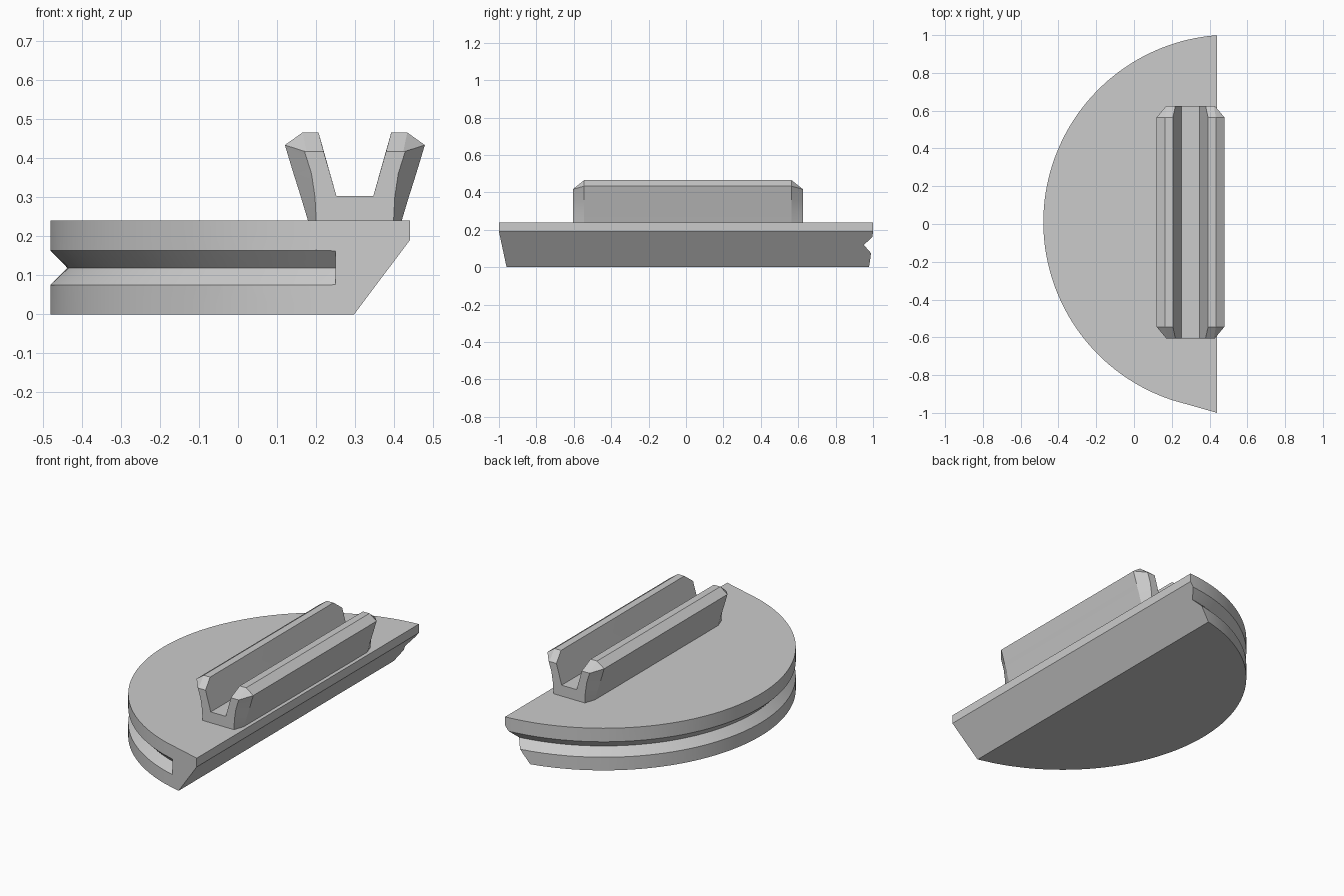
import bpy
import bmesh
from math import cos, sin, sqrt, radians
from mathutils import Vector

cube = bpy.data.objects.get("Cube")
if cube:
    bpy.data.objects.remove(cube, do_unlink=True)

grey = bpy.data.materials.new("plain grey")
grey.use_nodes = True
grey.diffuse_color = (0.6, 0.6, 0.6, 1)
grey.node_tree.nodes["Principled BSDF"].inputs["Base Color"].default_value = (0.6, 0.6, 0.6, 1)


def make_object(name, bm):
    bmesh.ops.recalc_face_normals(bm, faces=bm.faces)
    mesh = bpy.data.meshes.new(name)
    bm.to_mesh(mesh)
    bm.free()
    mesh.materials.append(grey)
    obj = bpy.data.objects.new(name, mesh)
    bpy.context.collection.objects.link(obj)
    return obj


def loft(name, sections):
    """Skin a row of matching closed sections and cap both ends."""
    bm = bmesh.new()
    rings = [[bm.verts.new(p) for p in s] for s in sections]
    for a, b in zip(rings, rings[1:]):
        for i in range(len(a)):
            j = (i + 1) % len(a)
            bm.faces.new((a[i], a[j], b[j], b[i]))
    bm.faces.new(rings[0])
    bm.faces.new(rings[-1])
    return make_object(name, bm)


def finish(obj):
    bpy.ops.object.select_all(action='DESELECT')
    obj.select_set(True)
    bpy.context.view_layer.objects.active = obj
    for mod in list(obj.modifiers):
        bpy.ops.object.modifier_apply(modifier=mod.name)
    bpy.ops.object.shade_smooth_by_angle(angle=radians(25))


CX, CY, R = 0.512, 0.01, 0.992
TOP, EDGE = 0.24, 0.44
STEPS = 72

# Half-round plate: arc, short flat at the front, straight right edge
start, end = radians(94.16), radians(251.7)
arc = [(CX + R * cos(a), CY + R * sin(a))
       for a in (start + (end - start) * i / STEPS for i in range(STEPS + 1))]
outline = arc + [(EDGE, -1)]
plate = loft("base_plate", [[(x, y, z) for x, y in outline] for z in (0, TOP)])

# Undercut that slopes the lower part of the straight edge
wedge_profile = [(0.297, 0), (EDGE, 0.19), (0.59, 0.389), (0.59, -0.1), (0.222, -0.1)]
wedge = loft("undercut_cutter", [[(x, y, z) for x, z in wedge_profile] for y in (-1.2, 1.2)])

# V groove around the rim, stopping at a flat wall near the front
vee = [(0.949, 0.119), (1.04, 0.212), (1.04, 0.026)]
sections = []
for i in range(STEPS + 1):
    a = radians(85) + radians(165) * i / STEPS
    sections.append([(CX + r * cos(a), CY + r * sin(a), z) for r, z in vee])
stop = 0.25
sections.append([(stop, CY - sqrt(r * r - (CX - stop) ** 2), z) for r, z in vee])
groove = loft("groove_cutter", sections)

for cutter in (wedge, groove):
    cutter.hide_render = True
    mod = plate.modifiers.new(cutter.name, 'BOOLEAN')
    mod.operation = 'DIFFERENCE'
    mod.solver = 'EXACT'
    mod.object = cutter
finish(plate)
for cutter in (wedge, groove):
    bpy.data.objects.remove(cutter, do_unlink=True)

# Twin-flanged rail: mirrored U section, narrowed at both ends
MID = 0.299
full = [(0.179, TOP), (0.161, 0.30), (0.142, 0.36), (0.12, 0.433),
        (0.165, 0.465), (0.206, 0.465), (0.252, 0.302)]
tip = [(0.20, TOP), (0.197, 0.30), (0.188, 0.36), (0.17, 0.417),
       (0.175, 0.417), (0.219, 0.417), (0.252, 0.302)]


def rail_section(half, y):
    other = [(2 * MID - x, z) for x, z in reversed(half)]
    return [(x, y, z) for x, z in half + other]


loft_rail = loft("channel_rail", [
    rail_section(tip, -0.605), rail_section(full, -0.545),
    rail_section(full, 0.565), rail_section(tip, 0.625)])
finish(loft_rail)
